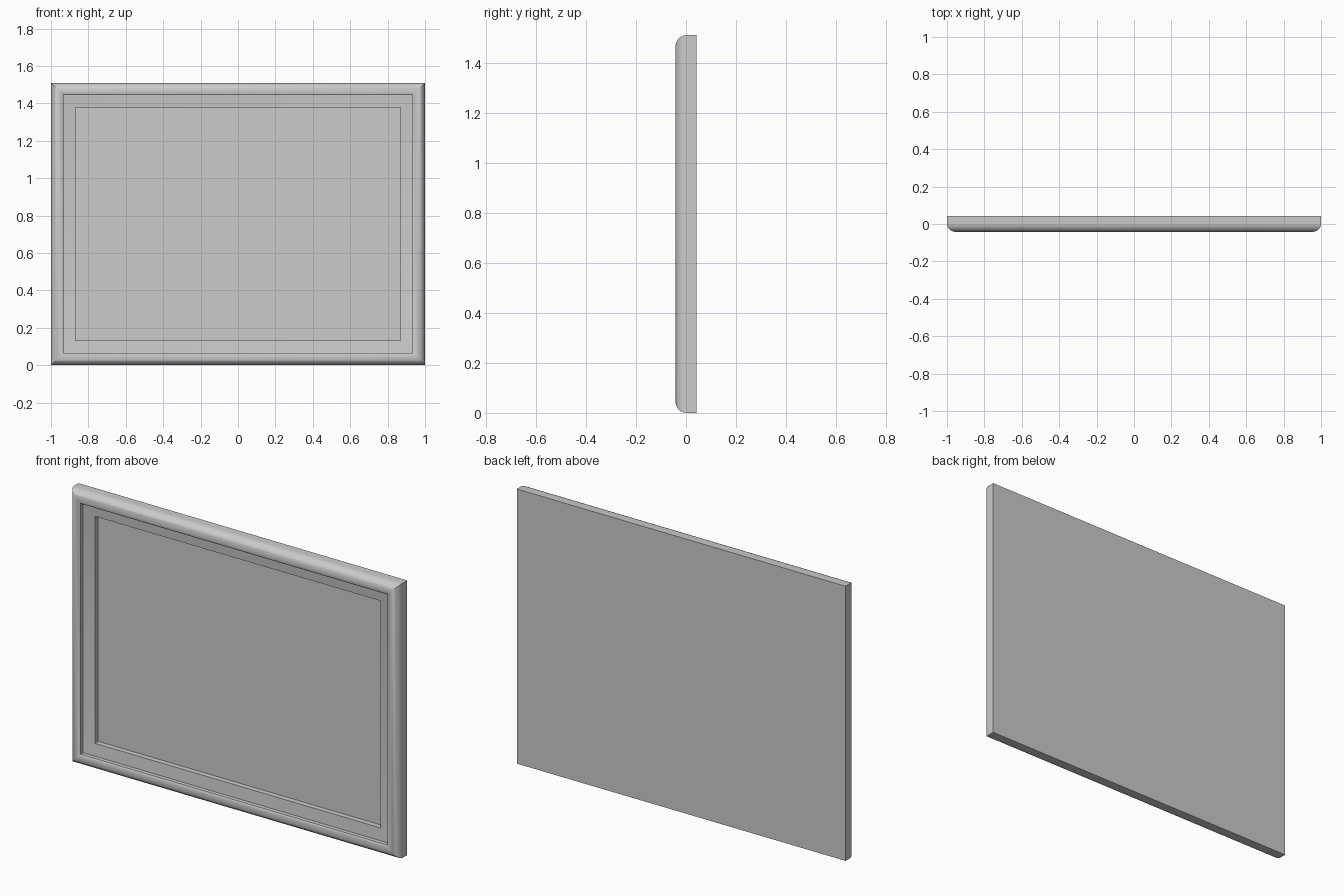
import bpy, bmesh, math

cube = bpy.data.objects.get("Cube")
if cube:
    bpy.data.objects.remove(cube, do_unlink=True)

W, H, BACK, FRONT = 1.0, 1.51, 0.042, -0.042

grey = bpy.data.materials.new("light_grey")
grey.use_nodes = True
colour = (0.6, 0.6, 0.6, 1)
grey.diffuse_color = colour
grey.node_tree.nodes["Principled BSDF"].inputs["Base Color"].default_value = colour


def rect_ring(bm, inset, y):
    """Rectangle of four vertices, inset from the outer edge at depth y."""
    x = W - inset
    return [bm.verts.new(p) for p in ((-x, y, inset), (x, y, inset),
                                      (x, y, H - inset), (-x, y, H - inset))]


def mitred_loft(name, profile, closed):
    """Carry an (inset, y) profile around the rectangle with mitred corners."""
    bm = bmesh.new()
    rings = [rect_ring(bm, *p) for p in profile]
    pairs = list(zip(rings, rings[1:]))
    if closed:
        pairs.append((rings[-1], rings[0]))
    for a, b in pairs:
        for i in range(4):
            j = (i + 1) % 4
            bm.faces.new((a[i], a[j], b[j], b[i]))
    if not closed:
        bm.faces.new(rings[0])
        bm.faces.new(rings[-1])
    bmesh.ops.recalc_face_normals(bm, faces=bm.faces)
    mesh = bpy.data.meshes.new(name)
    bm.to_mesh(mesh)
    bm.free()
    mesh.materials.append(grey)
    ob = bpy.data.objects.new(name, mesh)
    bpy.context.collection.objects.link(ob)
    bpy.ops.object.select_all(action="DESELECT")
    ob.select_set(True)
    bpy.context.view_layer.objects.active = ob
    bpy.ops.object.shade_smooth_by_angle(angle=math.radians(35))
    return ob


# Rounded outer moulding, rolling over to the inner lip
R = 0.045
outer = [(0, BACK)]
for k in range(9):
    t = math.radians(90 * k / 8)
    outer.append((R - R * math.cos(t), FRONT + R - R * math.sin(t)))
outer += [(0.056, FRONT + 0.002), (0.066, FRONT + 0.008)]

# Step down, shallow sloping inner border, second step to the panel
inner = [(0.066, -0.012), (0.131, -0.002), (0.131, BACK)]
mitred_loft("frame", outer + inner, True)

# Flat panel filling the opening
mitred_loft("panel", [(0.131, BACK), (0.131, 0.027)], False)
